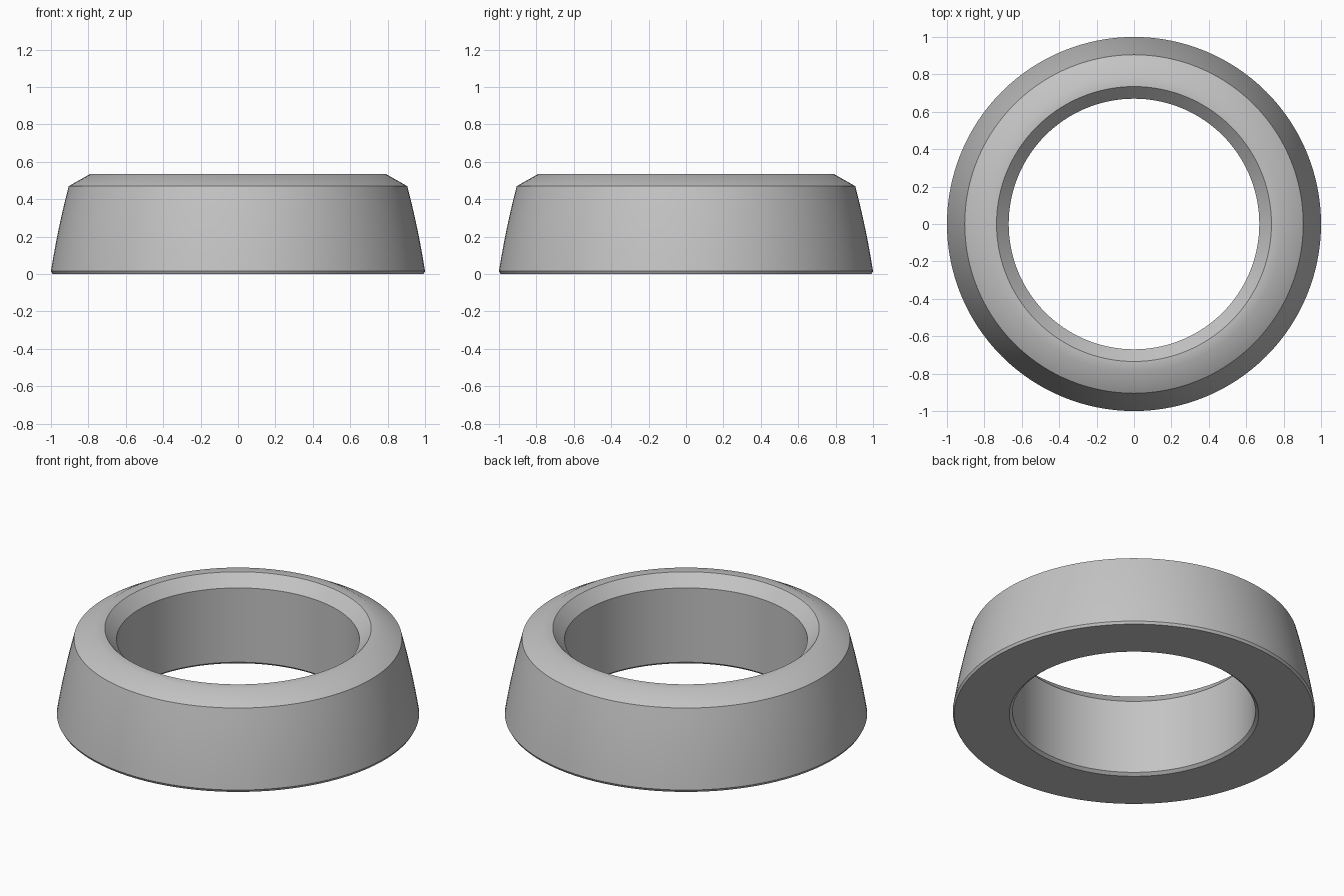
import bpy, bmesh, math

cube = bpy.data.objects.get("Cube")
if cube:
    bpy.data.objects.remove(cube, do_unlink=True)

SEGMENTS = 128

# Plain grey material
grey = bpy.data.materials.new("light grey")
grey.use_nodes = True
colour = (0.55, 0.55, 0.55, 1.0)
grey.diffuse_color = colour
grey.node_tree.nodes["Principled BSDF"].inputs["Base Color"].default_value = colour

# Cross-section as (radius, height): the outer wall leans in with a slight bulge
wall = []
for i in range(9):
    t = i / 8
    wall.append((1.0 - 0.095 * (0.75 * t + 0.25 * t * t), 0.015 + 0.455 * t))
profile = (
    [(0.688, 0.0), (0.992, 0.0)]          # flat underside
    + wall                                # outer wall
    + [(0.79, 0.535), (0.735, 0.535)]     # sloped shoulder and rim
    + [(0.67, 0.467), (0.67, 0.015)]      # inner bevel and bore
)

# Revolve the closed cross-section into a ring
bm = bmesh.new()
rings = []
for s in range(SEGMENTS):
    a = 2 * math.pi * s / SEGMENTS
    rings.append([bm.verts.new((r * math.cos(a), r * math.sin(a), z)) for r, z in profile])
n = len(profile)
for s in range(SEGMENTS):
    here, there = rings[s], rings[(s + 1) % SEGMENTS]
    for k in range(n):
        j = (k + 1) % n
        bm.faces.new((here[k], there[k], there[j], here[j]))
bmesh.ops.recalc_face_normals(bm, faces=bm.faces)

mesh = bpy.data.meshes.new("tapered_ring")
bm.to_mesh(mesh)
bm.free()
mesh.materials.append(grey)
ring = bpy.data.objects.new("tapered_ring", mesh)
bpy.context.collection.objects.link(ring)

# Smooth shading with crisp edges at the bevels
bpy.ops.object.select_all(action='DESELECT')
ring.select_set(True)
bpy.context.view_layer.objects.active = ring
bpy.ops.object.shade_smooth_by_angle(angle=math.radians(33))
